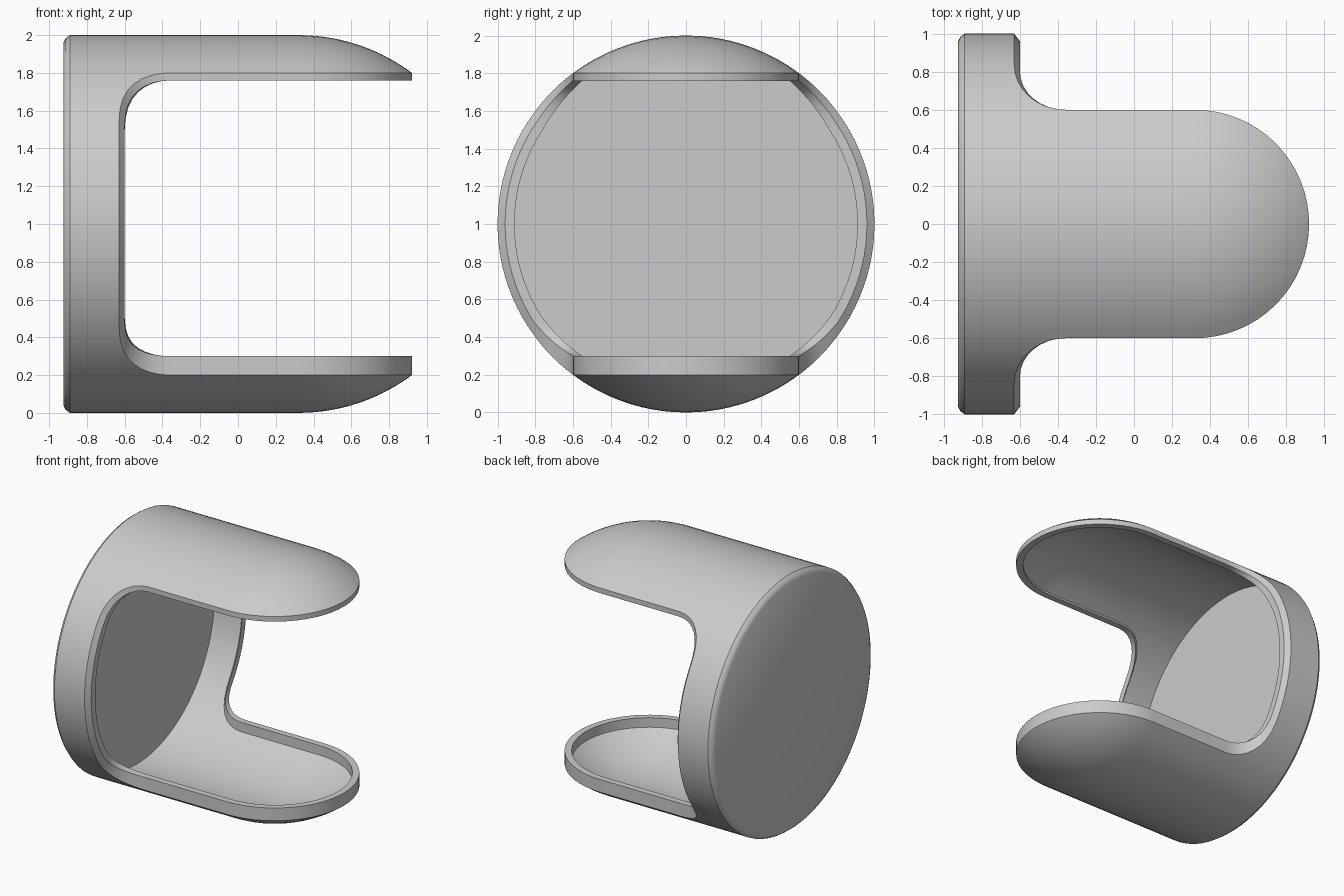
import bpy, bmesh
from math import sin, cos, acos, atan2, sqrt, pi, hypot

if "Cube" in bpy.data.objects:
    bpy.data.objects.remove(bpy.data.objects["Cube"])

R_OUT, R_IN = 1.0, 0.95        # shell radii
W_OUT, W_IN = 0.60, 0.55       # prong half widths
X_TIP, X_FIL = 0.32, -0.36     # start of rounded tip, start of fillet
X_BACK, X_FLOOR = -0.89, -0.87
N_ARC, N_STR, N_FIL, N_SIDE, N_ACROSS = 16, 4, 8, 10, 10


def polar(x, r, phi):
    return (x, r * cos(phi), r * sin(phi))


def shell(x, y, r):
    """Height of the round-ended cylinder above its axis."""
    d = max(0.0, x - X_TIP)
    return sqrt(max(0.0, r * r - y * y - d * d))


def prong_plan(w):
    """Half outline of a prong seen from above: tip arc then straight side."""
    pts = [(X_TIP + w * cos(a), w * sin(a)) for a in
           (pi / 2 * i / N_ARC for i in range(N_ARC + 1))]
    pts += [(X_TIP + (X_FIL - X_TIP) * i / N_STR, w) for i in range(1, N_STR + 1)]
    return pts


def side_curve(y0, z0, r_end, x_end):
    """Fillet from the prong edge, then round the base to mid height."""
    r0, p0 = hypot(y0, z0), atan2(z0, y0)
    ref0 = acos(0.6)
    pts = []
    for i in range(N_FIL + 1):
        t = pi / 2 * i / N_FIL
        w = 1 - cos(t)
        phi = acos(0.6 + 0.24 * w) + (1 - w) * (p0 - ref0)
        pts.append(polar(X_FIL + (x_end - X_FIL) * sin(t), r0 + (r_end - r0) * w, phi))
    p1 = acos(0.84)
    pts += [polar(x_end, r_end, p1 * (1 - i / N_SIDE)) for i in range(1, N_SIDE + 1)]
    return pts


bm = bmesh.new()


def grid(rows, sy, sz):
    vs = [[bm.verts.new((x, sy * y, 1 + sz * z)) for x, y, z in row] for row in rows]
    for a, b in zip(vs, vs[1:]):
        for i in range(len(a) - 1):
            bm.faces.new((a[i], a[i + 1], b[i + 1], b[i]))


def skin(r, w, x_edge, x_end, sy, sz):
    """One quarter of the inner or outer wall; returns its open edge."""
    plan = prong_plan(w)
    back = [(X_FIL + (x_end - X_FIL) * i / 4, w) for i in range(1, 5)]
    grid([[(x, y * k / N_ACROSS, shell(x, y * k / N_ACROSS, r))
           for k in range(N_ACROSS + 1)] for x, y in plan + back], sy, sz)
    side = side_curve(w, shell(X_FIL, w, r), r, x_edge)
    grid([[(x + (x_end - x) * k / 4, y, z) for k in range(5)] for x, y, z in side], sy, sz)
    return [(x, y, shell(x, y, r)) for x, y in plan] + side[1:]


for sz, rim in ((1, 0.76), (-1, 0.70)):
    for sy in (1, -1):
        # outer and inner walls
        outer = skin(R_OUT, W_OUT, -0.63, X_BACK, sy, sz)
        inner = skin(R_IN, W_IN, -0.63, X_FLOOR, sy, sz)
        # flat rim round the opening
        lip_out = [(x, y, rim) for x, y in prong_plan(W_OUT)] \
            + side_curve(W_OUT, rim, 0.96, -0.60)[1:]
        lip_in = [(x, y, rim) for x, y in prong_plan(W_IN)] \
            + side_curve(W_IN, rim, 0.91, -0.60)[1:]
        grid([outer, lip_out, lip_in, inner], sy, sz)
        # softened edge round the back
        ring = [(y, shell(X_BACK, y, 1)) for y in
                (W_OUT * k / N_ACROSS for k in range(N_ACROSS + 1))]
        ring += [p[1:] for p in side_curve(W_OUT, 0.8, 1.0, -0.63)[1:]]
        grid([[(x, y * s, z * s) for y, z in ring] for x, s in
              ((X_BACK, 1), (-0.912, 0.984), (-0.925, 0.96))], sy, sz)

# weld quarters, close the back and the floor
bmesh.ops.remove_doubles(bm, verts=bm.verts[:], dist=0.0005)
bmesh.ops.holes_fill(bm, edges=[e for e in bm.edges if e.is_boundary], sides=0)
bmesh.ops.recalc_face_normals(bm, faces=bm.faces[:])

me = bpy.data.meshes.new("two_prong_cap")
bm.to_mesh(me)
bm.free()
cap = bpy.data.objects.new("two_prong_cap", me)
bpy.context.collection.objects.link(cap)
bpy.context.view_layer.objects.active = cap
cap.select_set(True)
bpy.ops.object.shade_smooth_by_angle(angle=0.6)
